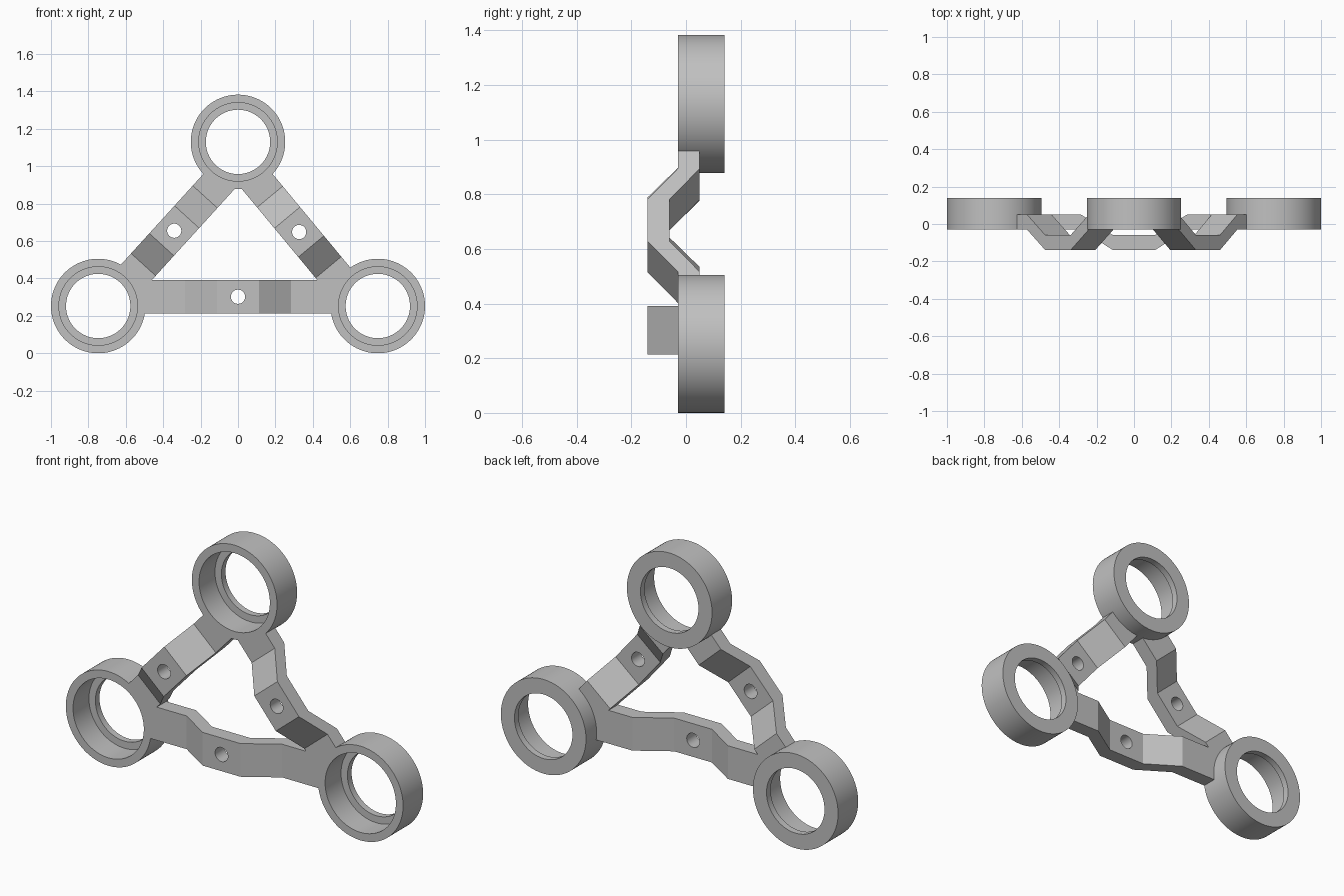
import bpy, bmesh
from math import radians
from mathutils import Matrix, Vector

cube = bpy.data.objects.get("Cube")
if cube:
    bpy.data.objects.remove(cube, do_unlink=True)

grey = bpy.data.materials.new("plain_grey")
grey.use_nodes = True
grey.diffuse_color = (0.53, 0.53, 0.53, 1)
grey.node_tree.nodes["Principled BSDF"].inputs["Base Color"].default_value = grey.diffuse_color

FRONT, BACK = -0.03, 0.14      # ring depth range
THICK, STEP = 0.08, 0.11       # arm thickness and forward offset
RING_R, RECESS_R, BORE_R = 0.2525, 0.21, 0.172
LIP = 0.035


def finish(bm, name):
    bmesh.ops.recalc_face_normals(bm, faces=bm.faces)
    mesh = bpy.data.meshes.new(name)
    bm.to_mesh(mesh)
    bm.free()
    mesh.materials.append(grey)
    obj = bpy.data.objects.new(name, mesh)
    bpy.context.collection.objects.link(obj)
    return obj


def disc(name, x, z, radius, y0, y1, sides=96):
    """Cylinder lying along y."""
    bm = bmesh.new()
    place = Matrix.Translation((x, (y0 + y1) / 2, z)) @ Matrix.Rotation(radians(90), 4, 'X')
    bmesh.ops.create_cone(bm, cap_ends=True, segments=sides, radius1=radius,
                          radius2=radius, depth=y1 - y0, matrix=place)
    return finish(bm, name)


def arm(name, x, z, angle, inner, outer, half_len, width=0.178):
    """Cranked flat bar: a stepped outline extruded across its width."""
    steps = [(-half_len, FRONT), (-outer, FRONT), (-inner, FRONT - STEP),
             (inner, FRONT - STEP), (outer, FRONT), (half_len, FRONT)]
    outline = steps + [(u, y + THICK) for u, y in reversed(steps)]
    bm = bmesh.new()
    face = bm.faces.new([bm.verts.new((u, y, -width / 2)) for u, y in outline])
    ext = bmesh.ops.extrude_face_region(bm, geom=[face])
    top = [v for v in ext["geom"] if isinstance(v, bmesh.types.BMVert)]
    bmesh.ops.translate(bm, verts=top, vec=Vector((0, 0, width)))
    bm.transform(Matrix.Translation((x, 0, z)) @ Matrix.Rotation(radians(angle), 4, 'Y'))
    return finish(bm, name)


def combine(target, tool, operation):
    mod = target.modifiers.new(operation.lower(), 'BOOLEAN')
    mod.operation, mod.object, mod.solver = operation, tool, 'EXACT'
    bpy.context.view_layer.objects.active = target
    bpy.ops.object.modifier_apply(modifier=mod.name)
    bpy.data.objects.remove(tool, do_unlink=True)


rings = [(-0.7475, 0.2525), (0.7475, 0.2525), (0, 1.13)]
# x, z, turn, inner fold, outer fold, half length
arms = [(0, 0.302, 0, 0.112, 0.283, 0.6),
        (-0.341, 0.655, -47.7, 0.1, 0.245, 0.45),
        (0.327, 0.648, 50.3, 0.1, 0.245, 0.45)]

# Arms and solid ring bodies joined into one piece
bracket = arm("three_ring_bracket", *arms[0])
for spec in arms[1:]:
    combine(bracket, arm("arm", *spec), 'UNION')
for x, z in rings:
    combine(bracket, disc("ring", x, z, RING_R, FRONT, BACK), 'UNION')

# Stepped bore in each ring: wide from the front, narrow lip at the back
for x, z in rings:
    combine(bracket, disc("recess", x, z, RECESS_R, FRONT - 0.2, BACK - LIP), 'DIFFERENCE')
    combine(bracket, disc("bore", x, z, BORE_R, FRONT - 0.2, BACK + 0.1), 'DIFFERENCE')

# Screw hole in the middle of each arm
for x, z, *_ in arms:
    combine(bracket, disc("screw_hole", x, z, 0.038, -0.3, 0.2, 32), 'DIFFERENCE')

bpy.ops.object.select_all(action='DESELECT')
bracket.select_set(True)
bpy.context.view_layer.objects.active = bracket
bpy.ops.object.shade_smooth_by_angle(angle=radians(25))
